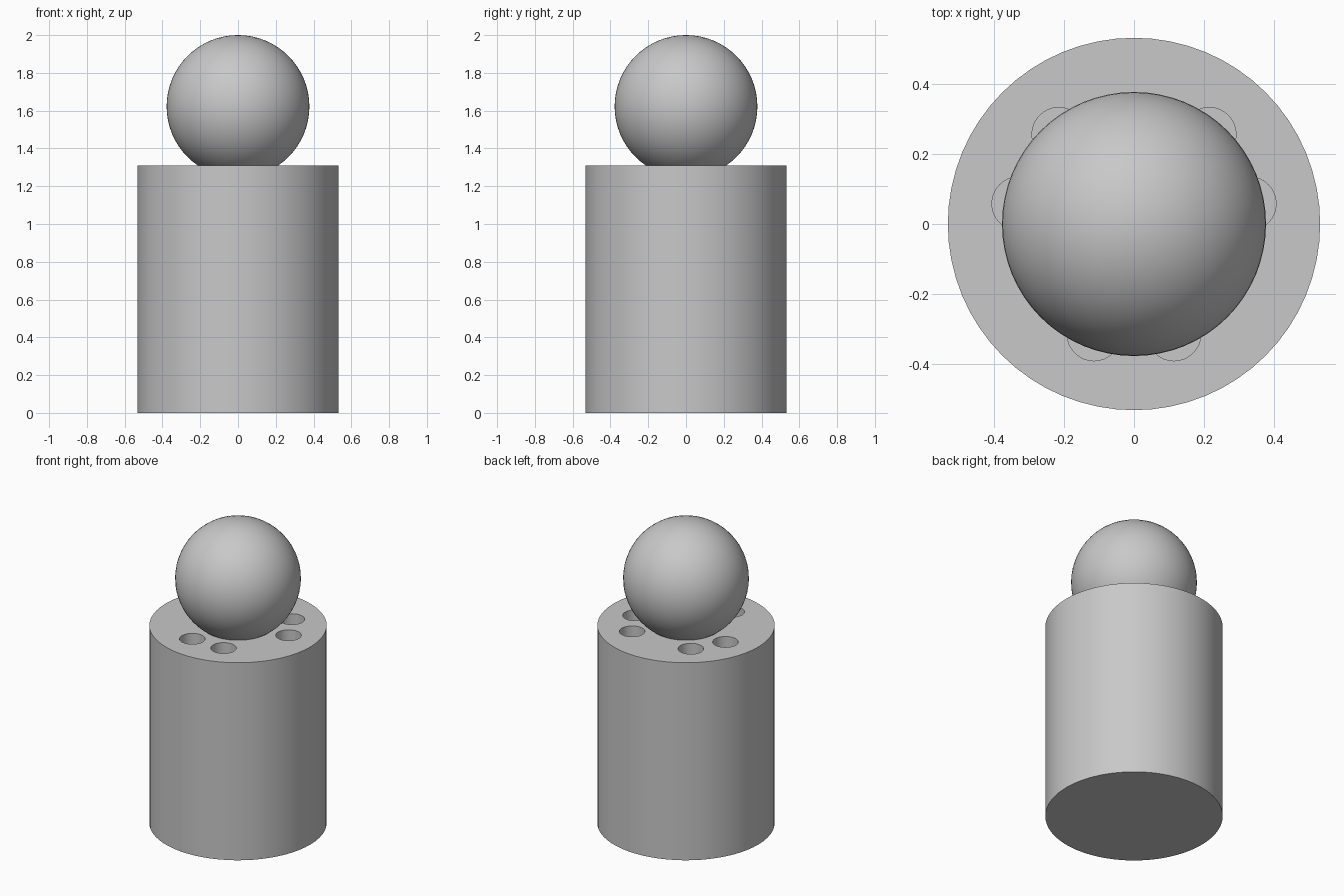
import bpy
from math import radians, cos, sin

cube = bpy.data.objects.get("Cube")
if cube:
    bpy.data.objects.remove(cube, do_unlink=True)

RADIUS, SEAM, TOP = 0.533, 0.83, 1.31
BALL = 0.378
HOLE_RADIUS, HOLE_RING = 0.077, 0.335

grey = bpy.data.materials.new("plain_grey")
grey.use_nodes = True
colour = (0.58, 0.58, 0.58, 1)
grey.diffuse_color = colour
grey.node_tree.nodes["Principled BSDF"].inputs["Base Color"].default_value = colour


def cylinder(name, radius, low, high, x=0, y=0, sides=64):
    bpy.ops.mesh.primitive_cylinder_add(
        vertices=sides, radius=radius, depth=high - low,
        location=(x, y, (low + high) / 2))
    obj = bpy.context.object
    obj.name = name
    obj.data.materials.append(grey)
    return obj


def smooth(obj):
    bpy.ops.object.select_all(action='DESELECT')
    obj.select_set(True)
    bpy.context.view_layer.objects.active = obj
    bpy.ops.object.shade_smooth_by_angle(angle=radians(30))


# Container and the flush lid above the seam
body = cylinder("container_body", RADIUS, 0, SEAM)
lid = cylinder("lid", RADIUS, SEAM, TOP)

# Three pairs of holes around the lid
cutters = []
for turn in (0, 120, 240):
    for offset in (10, 50):
        a = radians(turn + offset)
        cutters.append(cylinder("hole_cutter", HOLE_RADIUS, SEAM - 0.1, TOP + 0.1,
                                HOLE_RING * cos(a), HOLE_RING * sin(a), 32))
for cutter in cutters:
    cut = lid.modifiers.new("hole", 'BOOLEAN')
    cut.operation = 'DIFFERENCE'
    cut.solver = 'EXACT'
    cut.object = cutter

# Bake the holes, then drop the cutters
bpy.context.view_layer.update()
baked = bpy.data.meshes.new_from_object(
    lid.evaluated_get(bpy.context.evaluated_depsgraph_get()))
lid.modifiers.clear()
lid.data = baked
for cutter in cutters:
    bpy.data.objects.remove(cutter, do_unlink=True)
smooth(body)
smooth(lid)

# Ball handle sunk slightly into the lid
bpy.ops.mesh.primitive_uv_sphere_add(segments=64, ring_count=32, radius=BALL,
                                     location=(0, 0, 2 - BALL))
ball = bpy.context.object
ball.name = "ball_handle"
ball.data.materials.append(grey)
smooth(ball)
